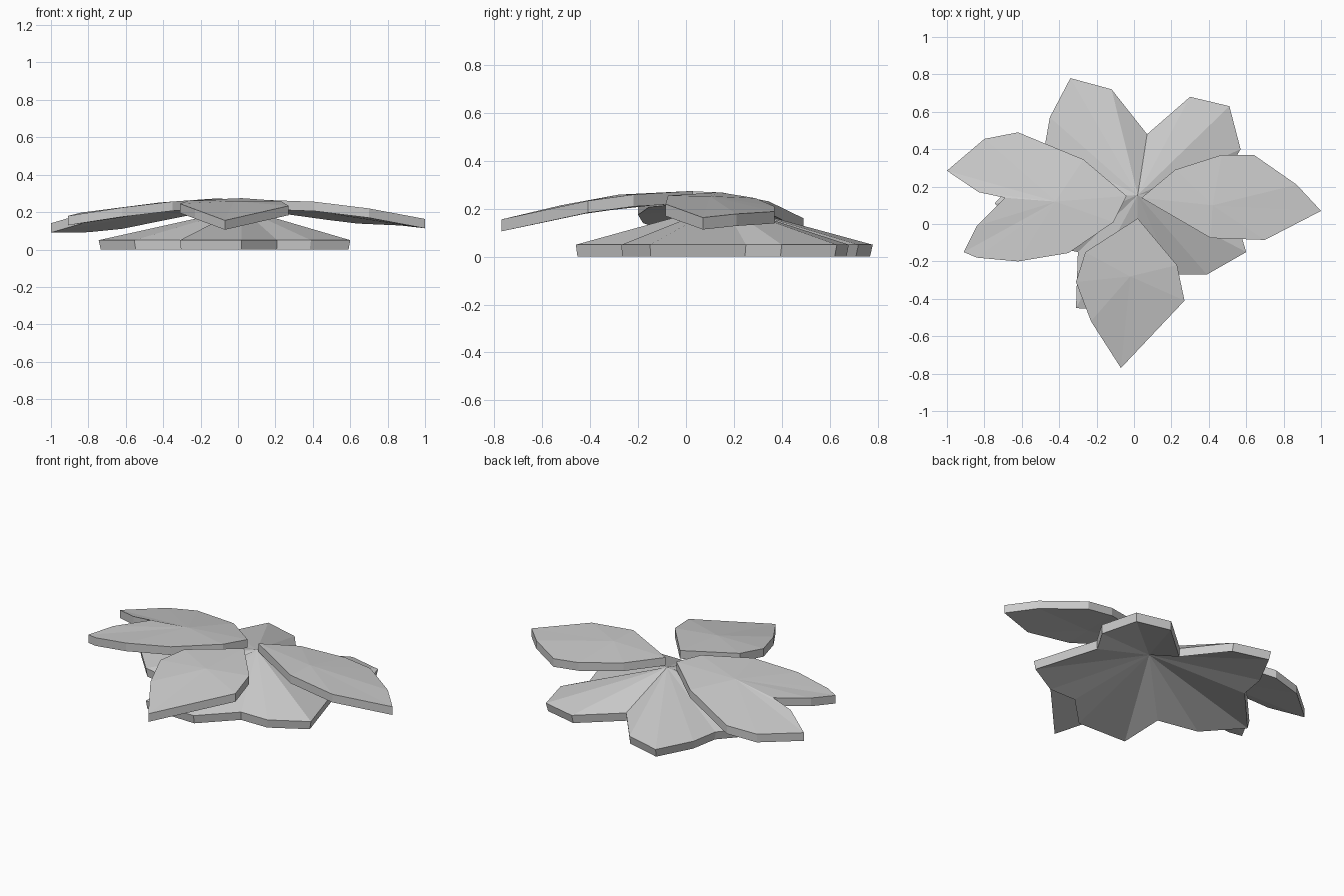
import bpy
import bmesh

THICKNESS = 0.05

default_cube = bpy.data.objects.get("Cube")
if default_cube:
    bpy.data.objects.remove(default_cube, do_unlink=True)

# Single plain petal colour
petal_grey = bpy.data.materials.new("petal grey")
petal_grey.use_nodes = True
colour = (0.6, 0.6, 0.6, 1)
petal_grey.diffuse_color = colour
petal_grey.node_tree.nodes["Principled BSDF"].inputs["Base Color"].default_value = colour


def dome_height(x, y):
    """Height of the arched surface that the upper petals follow."""
    droop = 0.3 if y > 0 else 0.2
    return 0.275 - 0.11 * x * x - droop * y * y


def rim_height(x, y):
    """The lower blossom has a level rim."""
    return THICKNESS


def folded_slab(name, outline, hub, height, taper=1.0):
    """Thick faceted sheet: facets fan from a hub point to the outline."""
    bm = bmesh.new()
    hub_top = bm.verts.new(hub)
    hub_bottom = bm.verts.new((hub[0], hub[1], hub[2] - THICKNESS))
    top, bottom = [], []
    for x, y in outline:
        z = height(x, y)
        top.append(bm.verts.new((x, y, z)))
        bottom.append(bm.verts.new((x * taper, y * taper, z - THICKNESS)))
    for i in range(len(outline)):
        j = (i + 1) % len(outline)
        bm.faces.new((hub_top, top[i], top[j]))
        bm.faces.new((hub_bottom, bottom[j], bottom[i]))
        bm.faces.new((top[j], top[i], bottom[i], bottom[j]))
    bmesh.ops.recalc_face_normals(bm, faces=bm.faces[:])
    mesh = bpy.data.meshes.new(name)
    bm.to_mesh(mesh)
    bm.free()
    mesh.materials.append(petal_grey)
    slab = bpy.data.objects.new(name, mesh)
    bpy.context.collection.objects.link(slab)
    return slab


def upper_petal(name, outline, hub_x, hub_y):
    """One separate petal arching over the lower blossom."""
    hub = (hub_x, hub_y, dome_height(hub_x, hub_y))
    return folded_slab(name, outline, hub, dome_height)


# Lower blossom: five joined petals folded down from a raised centre
folded_slab(
    "lower_blossom",
    [(.48, .25), (.57, .4), (.51, .63), (.3, .68),
     (.07, .48), (-.12, .72), (-.34, .78), (-.45, .57),
     (-.48, .4), (-.745, .11), (-.555, -.1),
     (-.3, -.15), (-.31, -.45), (.02, -.46),
     (.21, -.27), (.39, -.27), (.6, -.15)],
    (.02, .155, .22), rim_height, taper=0.985)

# Right-hand upper petal
upper_petal(
    "upper_petal_east",
    [(.04, .14), (.41, -.075), (.7, -.085), (1, .07),
     (.87, .21), (.64, .37), (.47, .37), (.22, .29)],
    .42, .1)

# Front upper petal
upper_petal(
    "upper_petal_front",
    [(.02, .03), (-.26, -.15), (-.31, -.31), (-.23, -.52),
     (-.07, -.77), (.27, -.41), (.23, -.22)],
    -.02, -.28)

# Notched upper petal
upper_petal(
    "upper_petal_notched",
    [(-.04, .15), (-.27, .345), (-.62, .49), (-.8, .455),
     (-1, .285), (-.83, .17), (-.69, .14), (-.84, -.01),
     (-.91, -.15), (-.84, -.18), (-.62, -.2), (-.35, -.155),
     (-.11, .01)],
    -.42, .12)
